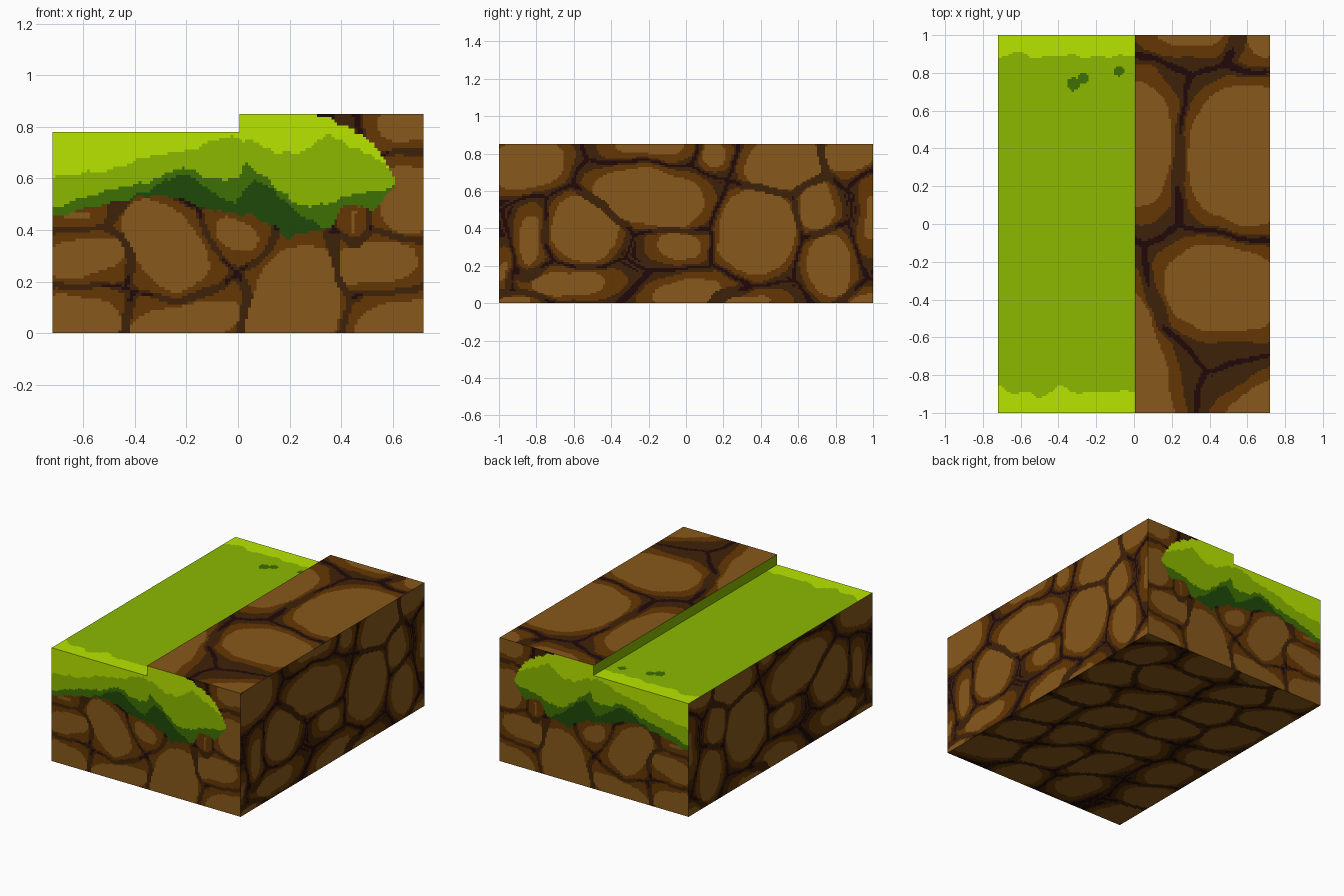
import bpy, math, random
from mathutils import Vector, noise

if "Cube" in bpy.data.objects:
    bpy.data.objects.remove(bpy.data.objects["Cube"])

X, Y, STEP_X, LOW, HIGH = 0.72, 1.0, 0.005, 0.78, 0.85
CELL = 0.0111


def srgb(*rgb):
    return [((c / 255 + 0.055) / 1.055) ** 2.4 if c > 10 else c / 3295 for c in rgb] + [1]


# Colours, in the order of the indices below
LIGHT, MID, DARK, GAP, LIME, GRASS, SHADE, DEEP = range(8)
MATERIALS = []
for name, col in [("light_stone", (135, 88, 27)), ("mid_stone", (101, 55, 3)),
                  ("dark_stone", (62, 34, 8)), ("soil_gap", (33, 8, 8)),
                  ("lime_grass", (184, 229, 0)), ("mid_grass", (139, 185, 0)),
                  ("dark_grass", (62, 112, 4)), ("deep_grass", (31, 72, 9))]:
    m = bpy.data.materials.new(name)
    m.diffuse_color = srgb(*col)
    m.use_nodes = True
    m.node_tree.nodes["Principled BSDF"].inputs["Base Color"].default_value = m.diffuse_color
    MATERIALS.append(m)


def panel(name, origin, u, v, rule, cell=CELL):
    """Flat grid from origin along u and v, each cell coloured by rule(position)."""
    o, u, v = Vector(origin), Vector(u), Vector(v)
    nu, nv = max(1, round(u.length / cell)), max(1, round(v.length / cell))
    verts = [o + u * (i / nu) + v * (j / nv) for j in range(nv + 1) for i in range(nu + 1)]
    w = nu + 1
    faces = [(j * w + i, j * w + i + 1, (j + 1) * w + i + 1, (j + 1) * w + i)
             for j in range(nv) for i in range(nu)]
    me = bpy.data.meshes.new(name)
    me.from_pydata(verts, [], faces)
    for m in MATERIALS:
        me.materials.append(m)
    me.polygons.foreach_set("material_index",
                            [rule((verts[f[0]] + verts[f[2]]) / 2) for f in faces])
    ob = bpy.data.objects.new(name, me)
    bpy.context.collection.objects.link(ob)


def stones(table, mid, dark, crack=0.02):
    """Rule for rounded stones (centre, radii, tilt in degrees) ringed by darker bands."""
    pre = [(a, b, ra, rb, math.cos(math.radians(t)), math.sin(math.radians(t)))
           for a, b, ra, rb, t in table]

    def rule(a, b):
        n = noise.noise_vector(Vector((a * 7, b * 7, 3.3))) * 0.025
        a, b = a + n.x, b + n.y
        d1 = d2 = 9
        for ca, cb, ra, rb, c, s in pre:
            da, db = a - ca, b - cb
            p, q = abs(da * c + db * s) / ra, abs(db * c - da * s) / rb
            d = ((p ** 2.5 + q ** 2.5) ** 0.4 - 1) * min(ra, rb)
            if d < d1:
                d1, d2 = d, d1
            elif d < d2:
                d2 = d
        if d2 - d1 < crack:
            return GAP if d1 > mid * 0.85 and d2 - d1 < crack * 0.45 else DARK
        return LIGHT if d1 < 0 else MID if d1 < mid else DARK if d1 < dark else GAP
    return rule


def line(pts):
    """Piecewise linear height over x."""
    def f(x):
        for (x0, z0), (x1, z1) in zip(pts, pts[1:]):
            if x <= x1:
                return z0 + (z1 - z0) * (x - x0) / (x1 - x0)
        return pts[-1][1]
    return f


# Stones of the front and back walls
end_stones = stones([
    (-.60, .30, .17, .075, 10), (-.29, .34, .20, .12, -52), (-.01, .385, .085, .06, -20),
    (.22, .09, .17, .25, -14), (.53, .28, .16, .08, 5), (-.62, .03, .17, .12, -15),
    (-.20, .03, .23, .08, 12), (.63, .04, .18, .09, 15), (.67, .52, .11, .13, -10),
    (.65, .81, .10, .07, 0), (-.63, .46, .06, .01, 10), (.45, .45, .01, .05, 0)],
    .058, .09, .022)

# Outlines of the hanging grass bands
lime_edge = line([(-.73, .61), (-.5, .63), (-.34, .69), (-.19, .71), (-.05, .76), (.05, .75),
                  (.16, .70), (.24, .70), (.35, .77), (.47, .71), (.57, .66), (.62, .60)])
grass_edge = line([(-.73, .48), (-.54, .545), (-.34, .59), (-.21, .65), (-.13, .60), (0, .60),
                   (.03, .665), (.12, .59), (.24, .49), (.35, .50), (.43, .535), (.55, .55),
                   (.62, .58)])
deep_edge = line([(-.73, .44), (-.45, .51), (-.36, .55), (-.21, .625), (-.1, .55), (-.01, .50),
                  (.06, .60), (.14, .55), (.24, .46), (.30, .43), (.36, .37), (.62, .4)])
grass_base = line([(-.73, .45), (-.58, .485), (-.46, .515), (-.34, .535), (-.23, .527),
                   (-.15, .49), (-.03, .47), (.08, .45), (.2, .37), (.28, .39), (.36, .41),
                   (.41, .50), (.53, .48), (.59, .555), (.62, .59)])
grass_top = line([(-.73, 1), (.29, .99), (.30, .85), (.41, .81), (.53, .73), (.585, .65),
                  (.615, .585)])


def end_rule(p):
    x, z = p.x, p.z
    j = noise.noise(Vector((x * 30, z * 12, 1))) * 0.015
    if x < .612 and grass_base(x) + j < z < grass_top(x) + j:
        if z > lime_edge(x) + j:
            return LIME
        if z > grass_edge(x) + j:
            return GRASS
        return SHADE if z > deep_edge(x) + j else DEEP
    return end_stones(x, z)


for name, s in (("front_wall", 1), ("back_wall", -1)):
    for part, x0, x1, h in (("low", -X, STEP_X, LOW), ("high", STEP_X, X, HIGH)):
        start = x0 if s > 0 else x1
        panel(f"{name}_{part}", (start, -Y * s, 0), ((x1 - x0) * s, 0, 0), (0, 0, h), end_rule)

# Stone side walls; the left one is lower and mirrors the right
side_stones = stones([
    (-.20, .56, .30, .15, -6), (-.85, .75, .20, .13, 10), (-.54, .40, .18, .17, -25),
    (-.83, .33, .05, .12, 0), (-.63, .11, .20, .06, 0), (-.04, .30, .12, .07, 0),
    (.38, .38, .20, .22, -10), (.70, .53, .09, .13, 0), (.77, .20, .12, .16, 10),
    (0, .05, .19, .07, 8), (.52, .74, .20, .15, 5), (.87, .81, .15, .10, 20),
    (-.20, .85, .18, .06, 0), (.99, .47, .04, .12, 0), (.16, .80, .06, .06, 0),
    (.96, .01, .07, .03, 0), (-.93, .01, .09, .03, 0), (.33, .02, .12, .03, 0),
    (-.98, .17, .02, .05, 0)], .034, .058, .03)
panel("right_wall", (X, -Y, 0), (0, 2 * Y, 0), (0, 0, HIGH), lambda p: side_stones(p.y, p.z))
panel("left_wall", (-X, Y, 0), (0, -2 * Y, 0), (0, 0, LOW), lambda p: side_stones(p.y, p.z))

# Raised stone path
path_stones = stones([
    (-.02, .42, .22, .34, 0), (.61, .37, .32, .36, -14), (.47, -.35, .31, .22, -8),
    (-.07, -.83, .25, .55, 12), (.30, 1.03, .18, .08, 0), (.72, -1.02, .26, .17, 25),
    (.72, 1.0, .13, .09, 30)], .06, .17, .055)
panel("path_top", (STEP_X, -Y, HIGH), (X - STEP_X, 0, 0), (0, 2 * Y, 0),
      lambda p: path_stones(p.x, p.y))


# Lawn with lime borders at both ends and two dark tufts
def lawn_rule(p):
    for cx, cy, r in ((-.32, .74, .035), (-.27, .77, .03), (-.08, .81, .027)):
        if math.hypot(p.x - cx, p.y - cy) < r:
            return SHADE
    edge = .89 + noise.noise(Vector((p.x * 9, p.y, 5))) * 0.05
    return LIME if abs(p.y) > edge else GRASS


panel("lawn_top", (-X, -Y, LOW), (X + STEP_X, 0, 0), (0, 2 * Y, 0), lawn_rule)
panel("path_kerb", (STEP_X, Y, LOW), (0, -2 * Y, 0), (0, 0, HIGH - LOW), lambda p: GRASS, 2)

# Underside with scattered stones
random.seed(4)
base_stones = stones([
    (-.58 + .39 * i + random.uniform(-.07, .07), -.92 + .31 * k + (i % 2) * .14,
     random.uniform(.15, .22), random.uniform(.10, .14), random.uniform(100, 170))
    for i in range(4) for k in range(7)], .036, .06, .03)
panel("underside", (-X, -Y, 0), (0, 2 * Y, 0), (2 * X, 0, 0),
      lambda p: base_stones(p.x, p.y), .014)
